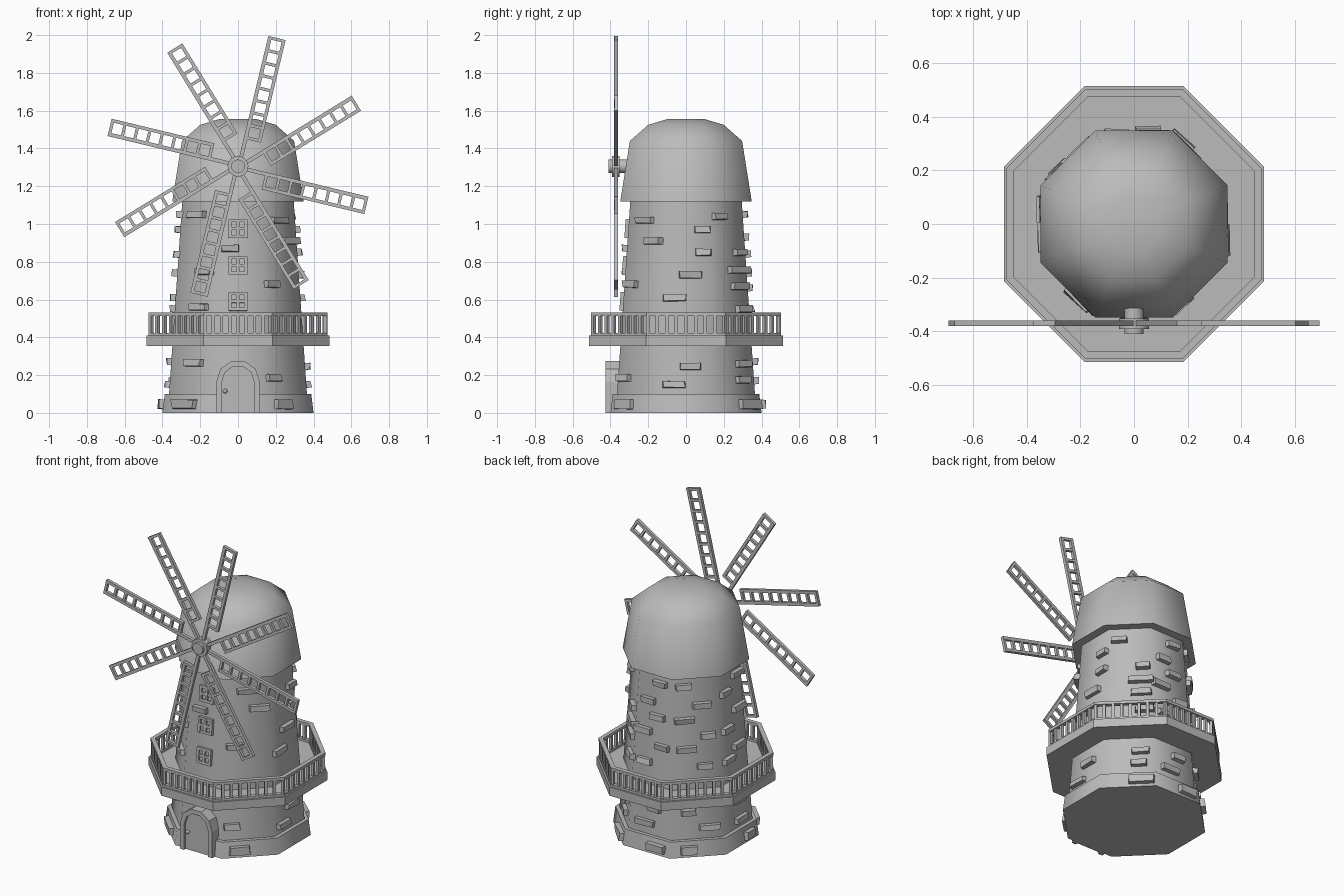
import bpy, bmesh, math, random
from mathutils import Vector, Matrix

if "Cube" in bpy.data.objects:
    bpy.data.objects.remove(bpy.data.objects["Cube"])

random.seed(4)
stone = bpy.data.materials.new("plain_grey")
stone.diffuse_color = (0.5, 0.5, 0.5, 1)
stone.use_nodes = True
stone.node_tree.nodes["Principled BSDF"].inputs["Base Color"].default_value = stone.diffuse_color


def finish(name, bm, smooth=False):
    bmesh.ops.recalc_face_normals(bm, faces=bm.faces)
    me = bpy.data.meshes.new(name)
    bm.to_mesh(me)
    bm.free()
    ob = bpy.data.objects.new(name, me)
    bpy.context.collection.objects.link(ob)
    me.materials.append(stone)
    if smooth:
        bpy.ops.object.select_all(action='DESELECT')
        ob.select_set(True)
        bpy.context.view_layer.objects.active = ob
        bpy.ops.object.shade_smooth_by_angle(angle=math.radians(46))
    return ob


def box(bm, mat, size, loc=(0, 0, 0)):
    m = mat @ Matrix.Translation(loc) @ Matrix.Diagonal((*size, 1))
    return bmesh.ops.create_cube(bm, size=1, matrix=m)["verts"]


def octagon_lathe(name, profile, smooth=True):
    """Stack of octagons given as (apothem, z), capped at both ends."""
    bm = bmesh.new()
    rings = []
    for ap, z in profile:
        r = ap / math.cos(math.pi / 8)
        rings.append([bm.verts.new((r * math.cos((i + .5) * math.pi / 4),
                                    r * math.sin((i + .5) * math.pi / 4), z)) for i in range(8)])
    for a, b in zip(rings, rings[1:]):
        for i in range(8):
            j = (i + 1) % 8
            bm.faces.new((a[i], a[j], b[j], b[i]))
    bm.faces.new(rings[0])
    bm.faces.new(rings[-1])
    return finish(name, bm, smooth)


def prism(bm, pts, y0, y1):
    """Extrude an x-z outline along y."""
    f = bm.faces.new([bm.verts.new((x, y0, z)) for x, z in pts])
    g = bmesh.ops.extrude_face_region(bm, geom=[f])["geom"]
    bmesh.ops.translate(bm, vec=(0, y1 - y0, 0), verts=[v for v in g if isinstance(v, bmesh.types.BMVert)])


# Tower body, stone base and domed cap
WALL0, WALL1 = (0.365, 0.10), (0.295, 1.12)
SLOPE = (WALL0[0] - WALL1[0]) / (WALL1[1] - WALL0[1])
octagon_lathe("tower", [(0.365, 0.09), WALL0, WALL1, (0.295, 1.13)])
octagon_lathe("base", [(0.40, 0), (0.388, 0.10)])
octagon_lathe("cap", [(0.348, 1.12), (0.297, 1.44), (0.2, 1.525), (0.1, 1.555)])


def wall_matrix(deg, u, z):
    """Frame on a wall face: x along the wall, y outward, z up the slope."""
    a = math.radians(deg)
    ap = WALL0[0] - (z - WALL0[1]) * SLOPE if z > 0.1 else 0.40 - z * 0.12
    n, t = Vector((math.cos(a), math.sin(a), 0)), Vector((-math.sin(a), math.cos(a), 0))
    up = (Vector((0, 0, 1)) - n * SLOPE).normalized()
    out = t.cross(up)
    m = Matrix((t, out, up)).transposed().to_4x4()
    return Matrix.Translation(n * ap + t * u + Vector((0, 0, z))) @ m


# Protruding stones: (wall angle, offset along wall, height, width)
stones = [
    (0, .087, .97, .09), (0, .092, .85, .09), (0, .024, .73, .13), (0, -.06, .61, .13),
    (0, -.065, .15, .13), (0, .024, .245, .12),
    (-45, 0, 1.02, .13), (-45, .07, .91, .13), (-45, -.08, .68, .1), (-45, -.1, .185, .1), (-45, -.06, .045, .13),
    (45, .07, .755, .16), (45, .07, .67, .13), (45, .09, .55, .12), (45, .08, .85, .09), (45, .07, .26, .11),
    (45, .06, .175, .1), (45, .08, .045, .16), (45, -.06, 1.04, .1),
    (-90, -.04, .87, .1),
    (-135, 0, 1.05, .13), (-135, .08, .75, .12), (-135, .05, .56, .13), (-135, .03, .265, .14), (-135, 0, .045, .18),
    (180, -.05, .97, .1), (180, .05, .61, .12), (180, .03, .15, .12)]
for wall in (90, 135, 180):
    for k, z in enumerate((1.05, .93, .84, .74, .66, .55, .27, .17, .045)):
        if wall == 180 and k in (1, 4, 7):
            continue
        stones.append((wall, (-1) ** (k + wall // 45) * random.uniform(.02, .08), z, random.uniform(.09, .14)))
bm = bmesh.new()
for deg, u, z, w in stones:
    h = .055 if z < .1 else .04
    m = wall_matrix(deg, u, z)
    verts = box(bm, m, (w, .055, h))
    inv = m.inverted()
    for v in verts:   # rough, slightly narrowed outer face
        p = inv @ v.co
        if p.y > 0:
            p.x *= random.uniform(.82, .95)
            p.z *= random.uniform(.75, .95)
            p.y += random.uniform(-.006, .004)
        v.co = m @ p
finish("wall_stones", bm)

# Windows with four panes
bm = bmesh.new()
for z in (.59, .78, .975):
    m = wall_matrix(-90, 0, z)
    box(bm, m, (.08, .012, .08))
    for s in (-1, 0, 1):
        box(bm, m, (.016, .036, .096), (s * .042, 0, 0))
        box(bm, m, (.096, .034, .016), (0, 0, s * .042))
finish("windows", bm)


# Arched door, frame and knob
def arch(r):
    top = [(r * math.cos(i * math.pi / 5), .165 + r * math.sin(i * math.pi / 5)) for i in range(6)]
    return [(r, 0)] + top + [(-r, 0)]


bm = bmesh.new()
prism(bm, arch(.086), -.30, -.408)
finish("door", bm)
bm = bmesh.new()
outer, inner = arch(.115), arch(.085)
for i in range(len(outer) - 1):
    prism(bm, [outer[i], outer[i + 1], inner[i + 1], inner[i]], -.30, -.425)
bmesh.ops.remove_doubles(bm, verts=bm.verts, dist=1e-5)
finish("door_frame", bm)
bm = bmesh.new()
bmesh.ops.create_uvsphere(bm, u_segments=8, v_segments=6, radius=.012,
                          matrix=Matrix.Translation((-.068, -.414, .115)))
finish("door_knob", bm, True)

# Balcony deck: stretched octagon
corners = [(.183, -.514), (.484, -.213), (.484, .213), (.183, .514),
           (-.183, .514), (-.484, .213), (-.484, -.213), (-.183, -.514)]
bm = bmesh.new()
f = bm.faces.new([bm.verts.new((x, y, .355)) for x, y in corners])
g = bmesh.ops.extrude_face_region(bm, geom=[f])["geom"]
bmesh.ops.translate(bm, vec=(0, 0, .055), verts=[v for v in g if isinstance(v, bmesh.types.BMVert)])
finish("balcony_deck", bm)

# Railing: mitred rails and balusters
bm = bmesh.new()


def ring(k, z):
    return [Vector((x * k, y * k, z)) for x, y in corners]


for z0, z1 in ((.408, .424), (.513, .531)):
    loops = [[bm.verts.new(p) for p in ring(k, z)]
             for k, z in ((.98, z0), (.98, z1), (.925, z1), (.925, z0))]
    for a, b in zip(loops, loops[1:] + loops[:1]):
        for i in range(8):
            j = (i + 1) % 8
            bm.faces.new((a[i], a[j], b[j], b[i]))
mid = ring(.953, .468)
for i in range(8):
    a, b = mid[i], mid[(i + 1) % 8]
    turn = Matrix.Rotation(math.atan2(b.y - a.y, b.x - a.x), 4, 'Z')
    for k in range(8):
        box(bm, Matrix.Translation(a.lerp(b, k / 8)) @ turn, (.018, .018, .1))
finish("balcony_railing", bm)

# Sails: spar through the hub with a ladder frame on one side
HUB = Vector((0, -.37, 1.305))
bm = bmesh.new()
for i in range(8):
    m = Matrix.Translation(HUB) @ Matrix.Rotation(-math.radians(76.5 + 45 * i), 4, 'Y')
    box(bm, m, (.709, .02, .02), (.3545, 0, -.005))
    box(bm, m, (.559, .02, .018), (.4295, 0, -.08))
    for k in range(9):
        box(bm, m, (.016, .019, .08), (.158 + k * .543 / 8, 0, -.042))
finish("sails", bm)

# Hub disc and axle
bm = bmesh.new()
for r, y0, y1 in ((.055, -.392, -.352), (.036, -.41, -.29)):
    bmesh.ops.create_cone(bm, cap_ends=True, segments=16, radius1=r, radius2=r, depth=y1 - y0,
                          matrix=Matrix.Translation((0, (y0 + y1) / 2, HUB.z)) @ Matrix.Rotation(math.pi / 2, 4, 'X'))
finish("hub", bm, True)
